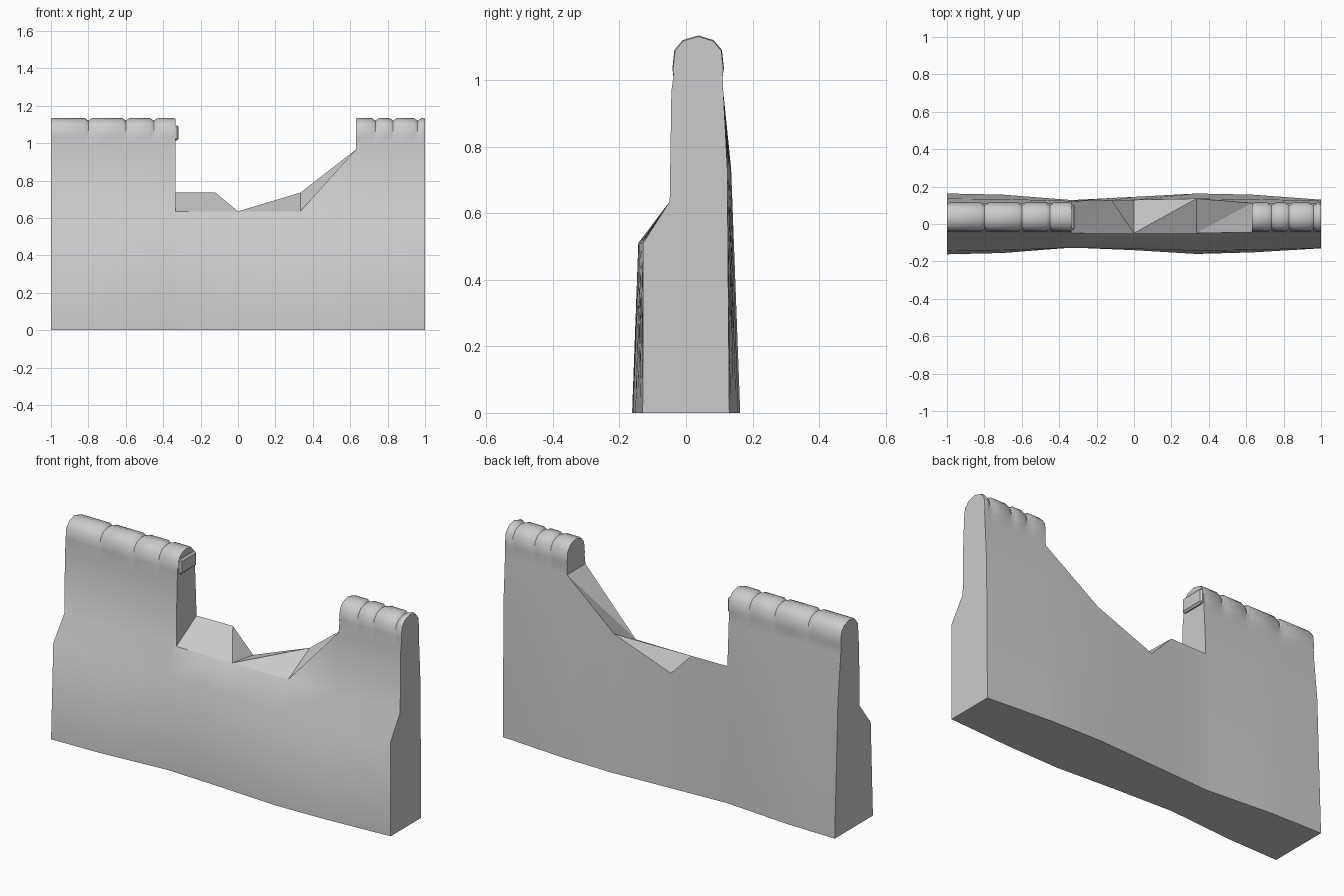
import bpy, bmesh, math
from mathutils import Vector

cube = bpy.data.objects.get("Cube")
if cube:
    bpy.data.objects.remove(cube, do_unlink=True)

stone = bpy.data.materials.new("stone grey")
stone.use_nodes = True
grey = (0.6, 0.6, 0.6, 1)
stone.diffuse_color = grey
stone.node_tree.nodes["Principled BSDF"].inputs["Base Color"].default_value = grey

# Wavy plan of the wall foot: x, front depth, back depth
PLAN = [(-1, .162, .163), (-.7, .155, .157), (-.333, .126, .128), (0, .14, .145),
        (.333, .16, .163), (.63, .152, .157), (1, .13, .13)]
SHELF, LEDGE, BREAK = .635, .735, .965
# Rounded coping cross-section (y, z)
COPING = [(-.041, 1.035), (-.035, 1.09), (-.01, 1.12), (.037, 1.134),
          (.083, 1.12), (.108, 1.09), (.114, 1.035)]


def foot(x):
    for (xa, fa, ba), (xb, fb, bb) in zip(PLAN, PLAN[1:]):
        if x <= xb:
            t = (x - xa) / (xb - xa)
            return fa + t * (fb - fa), ba + t * (bb - ba)


def front_side(x):
    f, _ = foot(x)
    return [(x, -f, 0), (x, -(.128 + (f - .128) * .45), .51), (x, -.049, SHELF)]


def back_side(x, z=LEDGE):
    b = foot(x)[1]
    return [(x, .124 + (b - .13) * .35, z), (x, b, 0)]


def block_section(x, size):
    """Full-height section, with the coping scaled about its centre."""
    cope = [(x, .037 + (y - .037) * size, 1.02 + (z - 1.02) * size) for y, z in COPING]
    return (front_side(x) + [(x, -.044, BREAK), (x, -.038, 1.01)] + cope
            + [(x, .11, 1.01), (x, .112, BREAK)] + back_side(x))


bm = bmesh.new()
cache = {}


def face(points):
    """Add a face, sharing corners and skipping collapsed ones."""
    verts = []
    for p in points:
        key = tuple(round(c, 4) for c in p)
        if key not in cache:
            cache[key] = bm.verts.new(p)
        if cache[key] not in verts:
            verts.append(cache[key])
    if len(verts) > 2:
        bm.faces.new(verts)


def loft(a, b, split=None, flip=False):
    n = len(a)
    for j in range(n):
        k = (j + 1) % n
        if j == split and flip:
            face((a[j], b[j], a[k]))
            face((b[j], b[k], a[k]))
        elif j == split:
            face((a[j], b[j], b[k]))
            face((a[j], b[k], a[k]))
        else:
            face((a[j], b[j], b[k], a[k]))


def block(x0, x1, grooves):
    """Standing block of wall, coping cut by narrow grooves between stones."""
    columns = {x0: .97, x1: .97}
    for g in grooves:
        columns.update({g - .02: 1, g: .88, g + .02: 1})
    columns[x0 + .012] = columns[x1 - .012] = 1
    for x, _, _ in PLAN:
        if x0 < x < x1:
            columns[x] = 1
    sections = [block_section(x, columns[x]) for x in sorted(columns)]
    for a, b in zip(sections, sections[1:]):
        loft(a, b)
    return sections[0], sections[-1]


# Left-hand and right-hand standing blocks with their end faces
outer, inner = block(-1, -.333, [-.8, -.6, -.45])
face(outer)
face(inner[2:-1])
inner, outer = block(.63, 1, [.735, .83, .96])
face(inner[3:-2])
face(outer)

# Broken stretch between them: x and height of the back edge
breach = [front_side(x) + [(x, -.049, SHELF)] + [back_side(x, z)[0]] + back_side(x, z)
          for x, z in [(-.333, LEDGE), (-.12, LEDGE), (0, .61), (.333, LEDGE)]]
breach.append(front_side(.63) + [(.63, -.044, BREAK), (.63, .112, BREAK)] + back_side(.63))
for i, (a, b) in enumerate(zip(breach, breach[1:])):
    loft(a, b, split=3, flip=(i == 1))

bmesh.ops.recalc_face_normals(bm, faces=bm.faces)


def finish(name, bm, angle):
    mesh = bpy.data.meshes.new(name)
    bm.to_mesh(mesh)
    bm.free()
    mesh.materials.append(stone)
    obj = bpy.data.objects.new(name, mesh)
    bpy.context.collection.objects.link(obj)
    bpy.ops.object.select_all(action='DESELECT')
    obj.select_set(True)
    bpy.context.view_layer.objects.active = obj
    bpy.ops.object.shade_smooth_by_angle(angle=math.radians(angle))
    return obj


wall = finish("broken_wall", bm, 45)
# Broken faces stay flat
for p in wall.data.polygons:
    if -.333 < p.center.x < .63 and p.center.y > -.03 and p.normal.z > .3:
        p.use_smooth = False

# Loose coping stone jutting out of the broken end
bm = bmesh.new()
bmesh.ops.create_cube(bm, size=1)
for v in bm.verts:
    v.co = Vector((-.335 + v.co.x * .034, .037 + v.co.y * .14, 1.055 + v.co.z * .08))
bmesh.ops.bevel(bm, geom=bm.edges[:], offset=.009, segments=1, affect='EDGES')
finish("jutting_stone", bm, 30)
